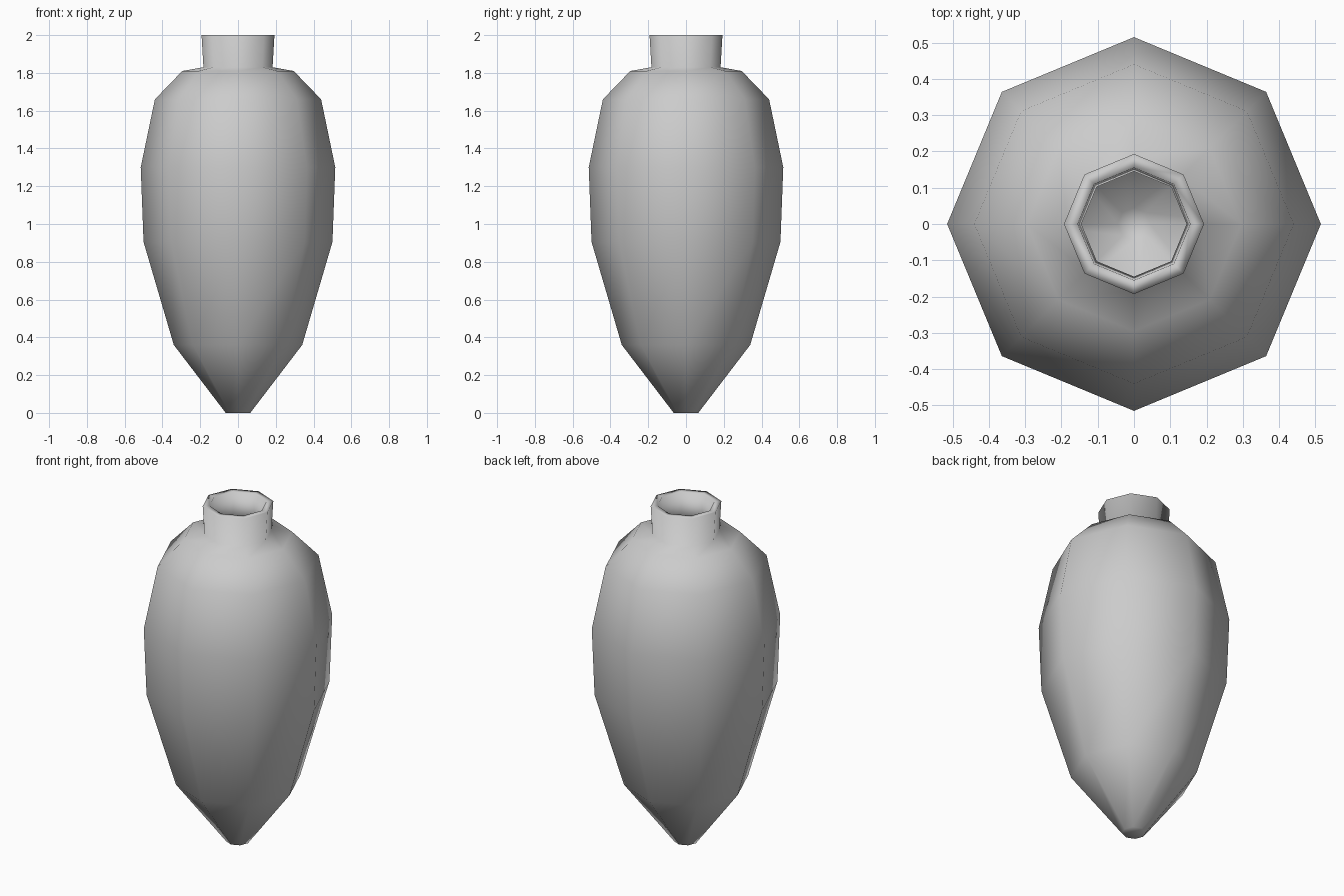
import bpy, bmesh, math

cube = bpy.data.objects.get("Cube")
if cube:
    bpy.data.objects.remove(cube, do_unlink=True)

SIDES = 8

# Material
clay = bpy.data.materials.new("pale_grey")
clay.use_nodes = True
color = (0.6, 0.6, 0.6, 1)
clay.diffuse_color = color
clay.node_tree.nodes["Principled BSDF"].inputs["Base Color"].default_value = color

# Profile as (radius, height): foot, outer wall, neck, lip, then hollow inside
outer = [(0, 0), (0.065, 0), (0.34, 0.36), (0.5, 0.905), (0.515, 1.3),
         (0.44, 1.66), (0.295, 1.81), (0.183, 1.83), (0.193, 2.0)]
inner = [(0.155, 2.0), (0.145, 1.79), (0.27, 1.77), (0.4, 1.64), (0.475, 1.3),
         (0.46, 0.91), (0.3, 0.38), (0.045, 0.04), (0, 0.04)]

# Jar body: revolve the profile around the z axis
bm = bmesh.new()
verts = [bm.verts.new((r, 0, z)) for r, z in outer + inner]
edges = [bm.edges.new(pair) for pair in zip(verts, verts[1:])]
bmesh.ops.spin(bm, geom=verts + edges, cent=(0, 0, 0), axis=(0, 0, 1),
               angle=math.tau, steps=SIDES)
bmesh.ops.remove_doubles(bm, verts=bm.verts, dist=0.0005)
bmesh.ops.recalc_face_normals(bm, faces=bm.faces)
for face in bm.faces:
    face.smooth = True

mesh = bpy.data.meshes.new("jar_body")
bm.to_mesh(mesh)
bm.free()
mesh.materials.append(clay)
jar = bpy.data.objects.new("jar_body", mesh)
bpy.context.collection.objects.link(jar)
